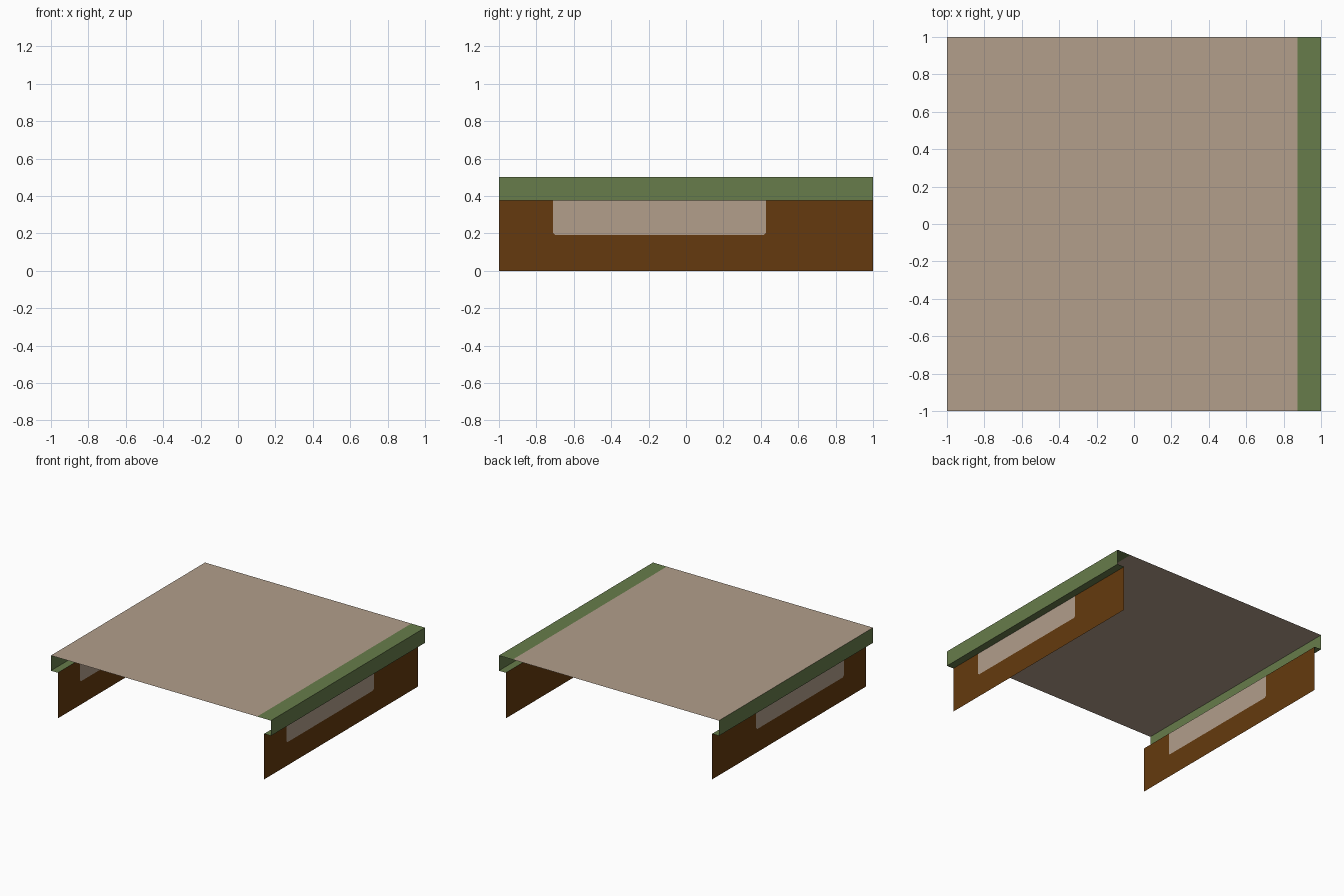
import bpy

if "Cube" in bpy.data.objects:
    bpy.data.objects.remove(bpy.data.objects["Cube"])

W = 1.0            # half width / half depth
INSET = 0.9375     # x of the lower walls
H, RIM = 0.5, 0.375
STRIP = 0.875      # x where the green edge of the top begins


def material(name, color):
    m = bpy.data.materials.new(name)
    m.diffuse_color = (*color, 1)
    m.use_nodes = True
    m.node_tree.nodes["Principled BSDF"].inputs["Base Color"].default_value = m.diffuse_color
    return m


TAN = material("pale tan", (0.445, 0.342, 0.258))
GREEN = material("moss green", (0.136, 0.202, 0.070))
BROWN = material("dark brown", (0.130, 0.042, 0.0044))


def sheet(name, polys, mats, flip=False):
    """Single-sided sheet: polys is a list of (points, material index)."""
    verts, faces = [], []
    for pts, _ in polys:
        start = len(verts)
        verts += pts
        idx = list(range(start, start + len(pts)))
        faces.append(idx[::-1] if flip else idx)
    me = bpy.data.meshes.new(name)
    me.from_pydata(verts, [], faces)
    for m in mats:
        me.materials.append(m)
    for p, (_, mi) in zip(me.polygons, polys):
        p.material_index = mi
    ob = bpy.data.objects.new(name, me)
    bpy.context.collection.objects.link(ob)
    return ob


def flat(x0, x1, z):
    return [(x0, -W, z), (x1, -W, z), (x1, W, z), (x0, W, z)]


def upright(x, profile):
    return [(x, y, z) for y, z in profile]


# Top deck with a green strip along the right edge
sheet("top_deck", [(flat(-W, STRIP, H), 0), (flat(STRIP, W, H), 1)], [TAN, GREEN])

# Outline of the pale patch on each wall, slightly clipped lower corners
y0, y1, zb, c = -0.71, 0.427, 0.19, 0.012
patch = [(y0, RIM), (y0, zb + c), (y0 + c, zb), (y1 - c, zb), (y1, zb + c), (y1, RIM)]
# Brown wall wraps round the patch as a U shape
wall = [(-W, RIM), (-W, 0), (W, 0), (W, RIM)] + patch[::-1]

for s, side in ((1, "right"), (-1, "left")):
    flip = s < 0
    # Green rim band
    sheet(side + "_rim", [(upright(s * W, [(-W, RIM), (W, RIM), (W, H), (-W, H)]), 0)],
          [GREEN], flip)
    # Ledge under the rim, facing down
    sheet(side + "_ledge", [(flat(s * INSET, s * W, RIM), 0)], [GREEN], not flip)
    # Inset lower wall
    sheet(side + "_wall", [(upright(s * INSET, wall), 0), (upright(s * INSET, patch), 1)],
          [BROWN, TAN], flip)
